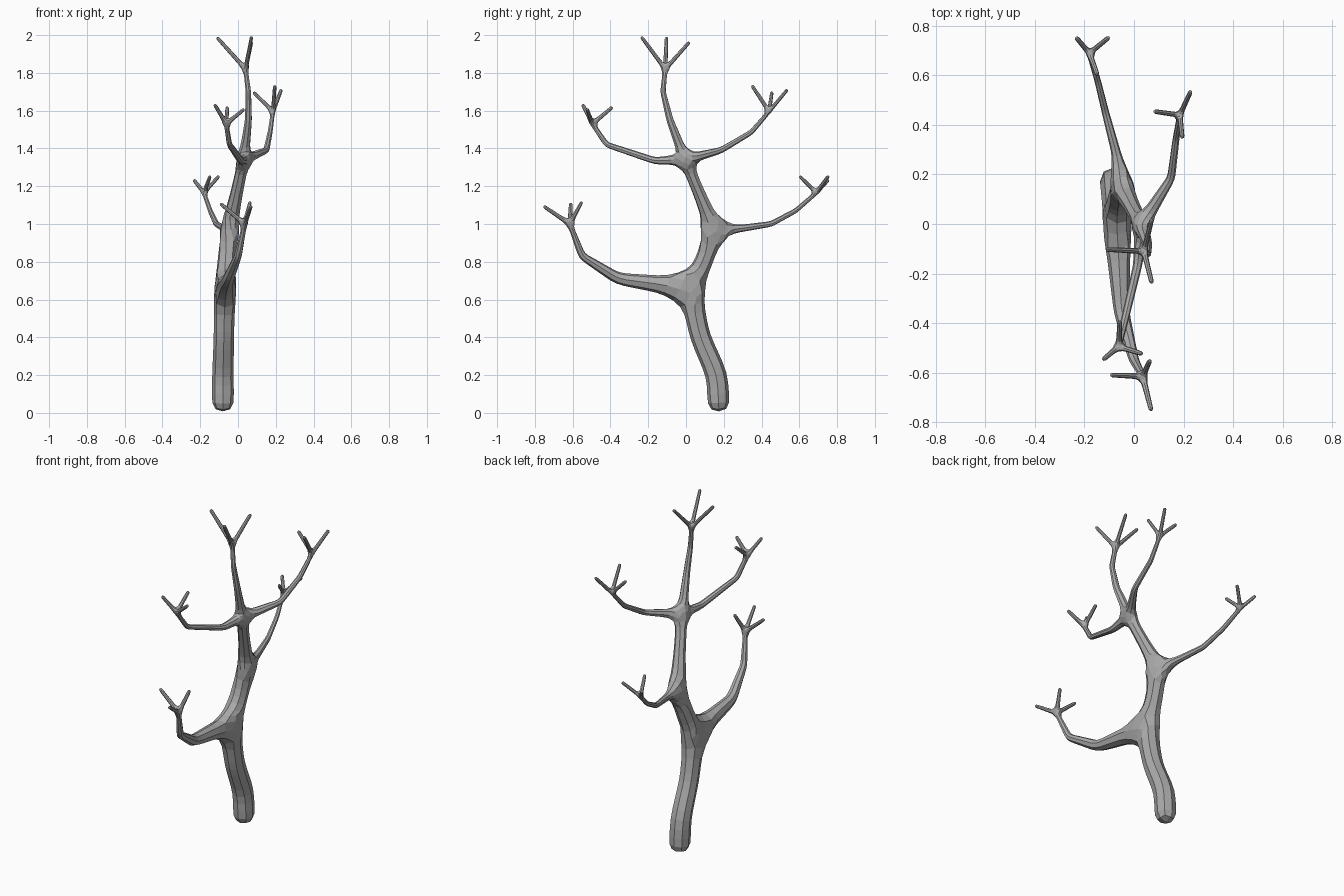
import bpy

bark = bpy.data.materials.new("grey bark")
bark.diffuse_color = (0.4, 0.4, 0.4, 1)

verts, radii, edges = [], [], []


def grow(start, points):
    """Chain of (x, y, z, radius) nodes; returns the last node index."""
    last = start
    for x, y, z, r in points:
        verts.append((x, y, z))
        radii.append(r)
        if last is not None:
            edges.append((last, len(verts) - 1))
        last = len(verts) - 1
    return last


def branch(start, points, tips):
    """Branch that ends in a fork of thin twigs."""
    end = grow(start, points)
    for t in tips:
        grow(end, [(*t, 0.010)])


# trunk with its three junctions
low = grow(None, [(-.08, .175, 0, .064), (-.08, .165, .20, .062),
                  (-.075, .075, .40, .058), (-.07, .02, .66, .062)])
mid = grow(low, [(-.06, .095, .80, .052), (-.05, .15, .97, .050)])
top = grow(mid, [(-.01, .075, 1.15, .036), (.03, -.005, 1.34, .032)])

# low front branch
branch(low, [(-.05, -.36, .71, .034), (0, -.55, .83, .022), (.035, -.615, 1.0, .014)],
       [(.065, -.55, 1.12), (-.095, -.61, 1.11), (.07, -.755, 1.095)])
# middle back branch
branch(mid, [(-.07, .28, .975, .021), (-.115, .45, 1.0, .016),
             (-.147, .58, 1.07, .014), (-.18, .69, 1.165, .012)],
       [(-.235, .755, 1.235), (-.10, .755, 1.255), (-.147, .60, 1.255)])
# upper front branch
branch(top, [(.015, -.165, 1.335, .020), (-.045, -.42, 1.42, .016), (-.062, -.495, 1.53, .013)],
       [(-.125, -.548, 1.635), (.035, -.525, 1.61), (-.057, -.388, 1.62)])
# upper back branch
branch(top, [(.15, .185, 1.39, .018), (.17, .345, 1.485, .015), (.185, .44, 1.595, .012)],
       [(.08, .455, 1.70), (.195, .348, 1.735), (.23, .538, 1.713)])
# leader at the crown
branch(top, [(.055, -.085, 1.55, .021), (.055, -.122, 1.70, .016), (.04, -.11, 1.82, .013)],
       [(.072, -.238, 1.993), (-.113, -.103, 1.99), (.072, .02, 1.965)])

me = bpy.data.meshes.new("tree")
me.from_pydata(verts, edges, [])
me.materials.append(bark)
tree = bpy.data.objects.new("tree", me)
bpy.context.collection.objects.link(tree)

# skin the skeleton, then round it to eight flat sides
skin = tree.modifiers.new("skin", 'SKIN')
skin.branch_smoothing = 0
skin.use_smooth_shade = False
for v, r in zip(me.skin_vertices[0].data, radii):
    v.radius = (r, r)
    v.use_root = False
me.skin_vertices[0].data[0].use_root = True
sub = tree.modifiers.new("round", 'SUBSURF')
sub.levels = sub.render_levels = 1
